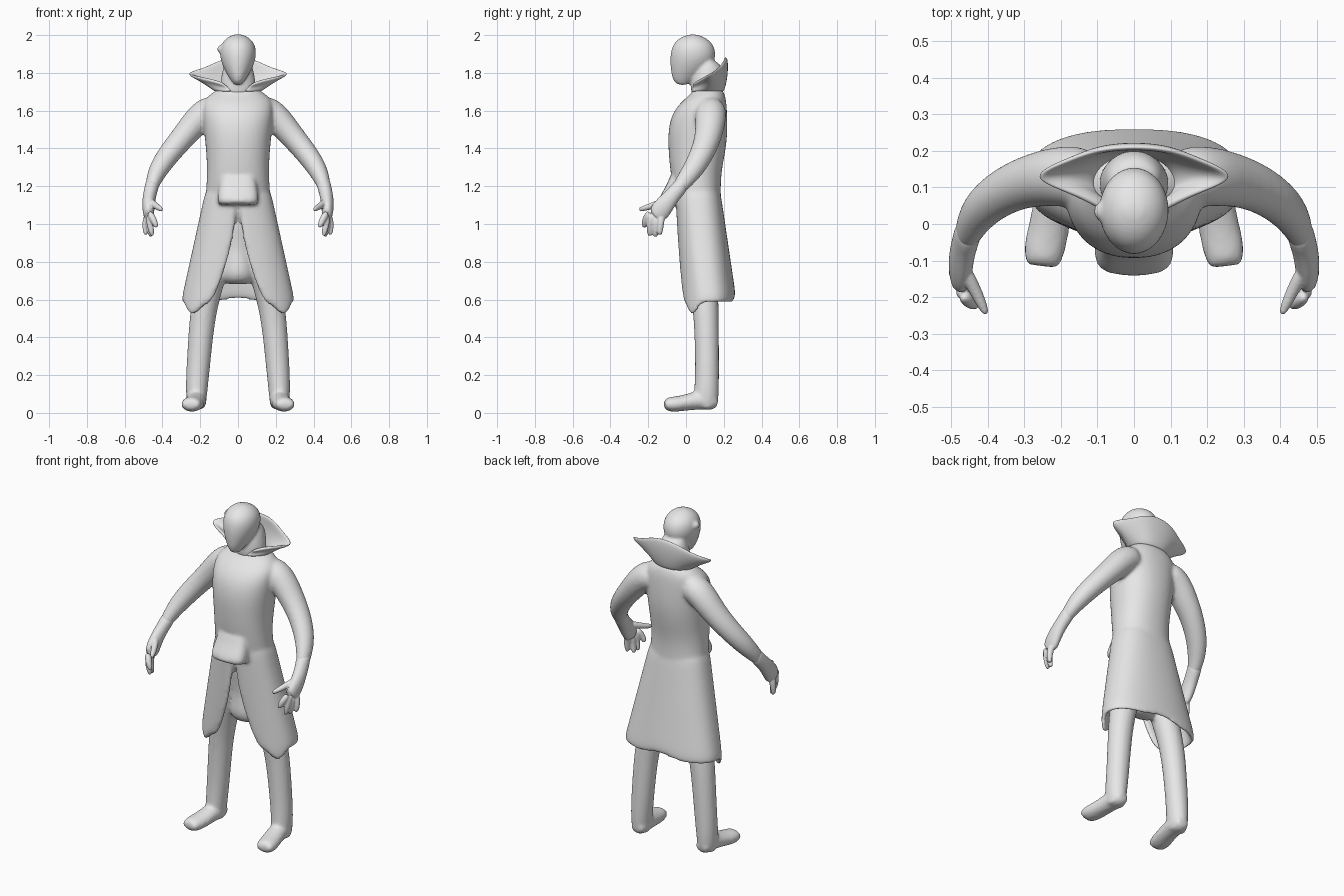
import bpy, bmesh, math
from mathutils import Vector

GREY = bpy.data.materials.new("plain_grey")
GREY.diffuse_color = (0.8, 0.8, 0.8, 1)


def skin(bm, rings):
    """Skin closed rings of points together and cap both ends with quads."""
    rows = [[bm.verts.new(p) for p in r] for r in rings]
    n = len(rows[0])
    for a, b in zip(rows, rows[1:]):
        for i in range(n):
            j = (i + 1) % n
            bm.faces.new((a[i], a[j], b[j], b[i]))
    for r in (rows[0], rows[-1]):
        for i in range(n // 2 - 1):
            bm.faces.new((r[i], r[i + 1], r[n - 2 - i], r[n - 1 - i]))


def spow(v, p):
    return math.copysign(abs(v) ** p, v)


def lerp(a, b, t):
    return a + (b - a) * t


def loft(bm, secs, ref=None, side=1, n=16, power=1.0):
    """Elliptical sections (x, y, z, a, b); level, or square to the path if ref is given."""
    pts = [Vector((side * s[0], s[1], s[2])) for s in secs]
    rings = []
    for k, (c, s) in enumerate(zip(pts, secs)):
        u, v = Vector((1, 0, 0)), Vector((0, 1, 0))
        if ref:
            t = (pts[min(k + 1, len(pts) - 1)] - pts[max(k - 1, 0)]).normalized()
            u = t.cross(Vector(ref)).normalized()
            v = t.cross(u)
        ring = []
        for i in range(n):
            w = 2 * math.pi * (i + 0.5) / n
            ring.append(c + u * s[3] * spow(math.cos(w), power) + v * s[4] * spow(math.sin(w), power))
        rings.append(ring)
    skin(bm, rings)


def finish(name, bm, voxel=None, smooth=4):
    bmesh.ops.recalc_face_normals(bm, faces=bm.faces[:])
    for f in bm.faces:
        f.smooth = True
    me = bpy.data.meshes.new(name)
    bm.to_mesh(me)
    bm.free()
    me.materials.append(GREY)
    ob = bpy.data.objects.new(name, me)
    bpy.context.collection.objects.link(ob)
    if voxel:
        sub = ob.modifiers.new("round", 'SUBSURF')
        sub.levels = sub.render_levels = 2
        rm = ob.modifiers.new("blend", 'REMESH')
        rm.mode, rm.voxel_size, rm.use_smooth_shade = 'VOXEL', voxel, True
        sm = ob.modifiers.new("soften", 'SMOOTH')
        sm.factor, sm.iterations = 0.5, smooth
    return ob


# coat: torso, sleeves and open skirt blended together
bm = bmesh.new()
loft(bm, [(0, y, z, a, b) for z, y, a, b in (
    (1.73, .11, .08, .07), (1.695, .12, .14, .085), (1.65, .095, .19, .12),
    (1.58, .07, .19, .15), (1.48, .062, .18, .16), (1.38, .058, .17, .152),
    (1.28, .052, .165, .137), (1.18, .058, .17, .126), (1.08, .075, .18, .115),
    (1.0, .085, .18, .095), (.95, .085, .15, .07))], n=20, power=.9)
SLEEVE = [(.10, .13, 1.61, .07, .075), (.165, .13, 1.595, .083, .085), (.215, .13, 1.55, .077, .083),
          (.265, .122, 1.49, .07, .076), (.317, .108, 1.43, .064, .07), (.372, .08, 1.362, .06, .064),
          (.42, .04, 1.292, .054, .058), (.45, -.01, 1.225, .041, .047), (.463, -.055, 1.17, .03, .036)]
for s in (1, -1):
    loft(bm, SLEEVE, (0, 1, 0), s)

N, BOXY, rings = 32, .82, []
GAP = (.005, .01, .015, .035, .065, .10, .15)          # half opening at the front
for k, gap in enumerate(GAP):
    t = k / (len(GAP) - 1)
    rx, ry, cy = lerp(.17, .305, t), lerp(.12, .147, t), lerp(.06, .12, t)
    a0 = math.asin((gap / rx) ** (1 / BOXY))
    loops = []
    for inset in (0, .03):
        row = []
        for i in range(N + 1):
            f = i / N
            a = lerp(a0, 2 * math.pi - a0, f)
            edge = abs(2 * f - 1)                       # 1 at the front edges, 0 at the back
            hem = .58 - .075 * math.exp(-((edge - .81) / .1) ** 2) + .025 * math.exp(-(edge / .08) ** 2)
            row.append((spow(math.sin(a), BOXY) * (rx - inset), cy - spow(math.cos(a), BOXY) * (ry - inset),
                        lerp(1.19, hem, t)))
        loops.append(row)
    rings.append(loops[0] + loops[1][::-1])
skin(bm, rings)
# front flap at the waist
loft(bm, [(0, -.02, 1.29, .085, .055), (0, -.035, 1.22, .10, .06), (0, -.062, 1.16, .108, .07),
          (0, -.072, 1.12, .112, .077), (0, -.06, 1.10, .10, .07)], power=.65)
finish("coat", bm, .010, 7)

# trousers and feet
LEG = [(.08, .07, 1.08, .075, .085), (.095, .07, .9, .085, .09), (.142, .09, .72, .08, .08),
       (.182, .105, .55, .072, .069), (.198, .11, .4, .067, .066), (.21, .112, .25, .064, .064),
       (.218, .11, .14, .06, .066), (.22, .105, .07, .055, .068), (.22, .11, .02, .045, .055)]
FOOT = [(.215, .17, .06, .03, .03), (.216, .14, .06, .052, .048), (.22, .07, .07, .054, .052),
        (.232, -.01, .052, .057, .042), (.246, -.07, .045, .06, .042), (.252, -.118, .045, .045, .034)]
bm = bmesh.new()
for s in (1, -1):
    loft(bm, LEG, None, s)
    loft(bm, FOOT, (0, 0, 1), s)
# seat filling between the legs
loft(bm, [(0, .07, 1.12, .12, .09), (0, .07, 1.0, .12, .09), (0, .08, .87, .08, .075),
          (0, .07, .77, .085, .08), (0, .07, .72, .09, .075), (0, .08, .68, .06, .05)])
finish("trousers_and_feet", bm, .010, 5)

# hands: palm, four fingers and a thumb
PALM = [(.45, -.01, 1.225, .040, .046), (.464, -.055, 1.17, .037, .042), (.472, -.09, 1.13, .036, .047),
        (.475, -.13, 1.08, .034, .057), (.472, -.16, 1.035, .026, .052)]
DIGITS = [[(.47, -.19, 1.06), (.445, -.22, 1.02), (.43, -.22, .98)],
          [(.472, -.18, 1.05), (.465, -.195, .99), (.453, -.19, .935)],
          [(.475, -.155, 1.04), (.47, -.165, .98), (.46, -.16, .93)],
          [(.48, -.13, 1.05), (.492, -.135, .99), (.487, -.14, .94)],
          [(.465, -.12, 1.12), (.435, -.18, 1.095), (.402, -.25, 1.075)]]
for s, label in ((1, "left"), (-1, "right")):
    bm = bmesh.new()
    loft(bm, PALM, (0, 1, 0), s, 12)
    for d in DIGITS:
        loft(bm, [(*p, r, r) for p, r in zip(d, (.023, .019, .014))], (1, 0, 0), s, 8)
    finish(label + "_hand", bm, .005, 3)

# head, thick neck and one ear
bm = bmesh.new()
loft(bm, [(0, y, z, a, b) for z, y, a, b in (
    (1.735, -.02, .02, .03), (1.765, -.008, .042, .065), (1.81, .018, .07, .10),
    (1.86, .034, .092, .12), (1.91, .038, .10, .122), (1.955, .038, .09, .107),
    (1.988, .036, .06, .068), (2.004, .036, .02, .02))])
loft(bm, [(0, .11, 1.66, .09, .08), (0, .11, 1.72, .10, .088), (0, .115, 1.78, .09, .09),
          (0, .12, 1.83, .08, .075), (0, .11, 1.87, .06, .05)])
loft(bm, [(.06, .03, 1.91, .03, .04), (.088, .035, 1.925, .026, .032), (.108, .04, 1.935, .015, .02)],
     (0, 1, 0), -1, 8)
finish("head", bm, .008, 5)

# collar with two swept points, open at the front
BASE = [(.03, .025, 1.70), (.08, .05, 1.70), (.115, .10, 1.70), (.10, .15, 1.70), (.06, .185, 1.70), (0, .195, 1.70)]
RIM = [(.08, .035, 1.745), (.16, .08, 1.77), (.305, .128, 1.795), (.18, .175, 1.825), (.10, .205, 1.87), (0, .212, 1.89)]
base = BASE + [(-x, y, z) for x, y, z in BASE[-2::-1]]
rim = RIM + [(-x, y, z) for x, y, z in RIM[-2::-1]]
bm = bmesh.new()
rows = []
for h, g, v in ((0, 0, 0), (.3, .9, .35), (.62, 1.2, .7), (1, 1, 1)):     # spread in x, in y, rise
    rows.append([bm.verts.new((lerp(b[0], r[0], h), lerp(b[1], r[1], g), lerp(b[2], r[2], v)))
                 for b, r in zip(base, rim)])
for a, b in zip(rows, rows[1:]):
    for i in range(len(a) - 1):
        bm.faces.new((a[i], a[i + 1], b[i + 1], b[i]))
collar = finish("collar", bm)
sol = collar.modifiers.new("thickness", 'SOLIDIFY')
sol.thickness, sol.offset = .02, 0
sub = collar.modifiers.new("round", 'SUBSURF')
sub.levels = sub.render_levels = 3
